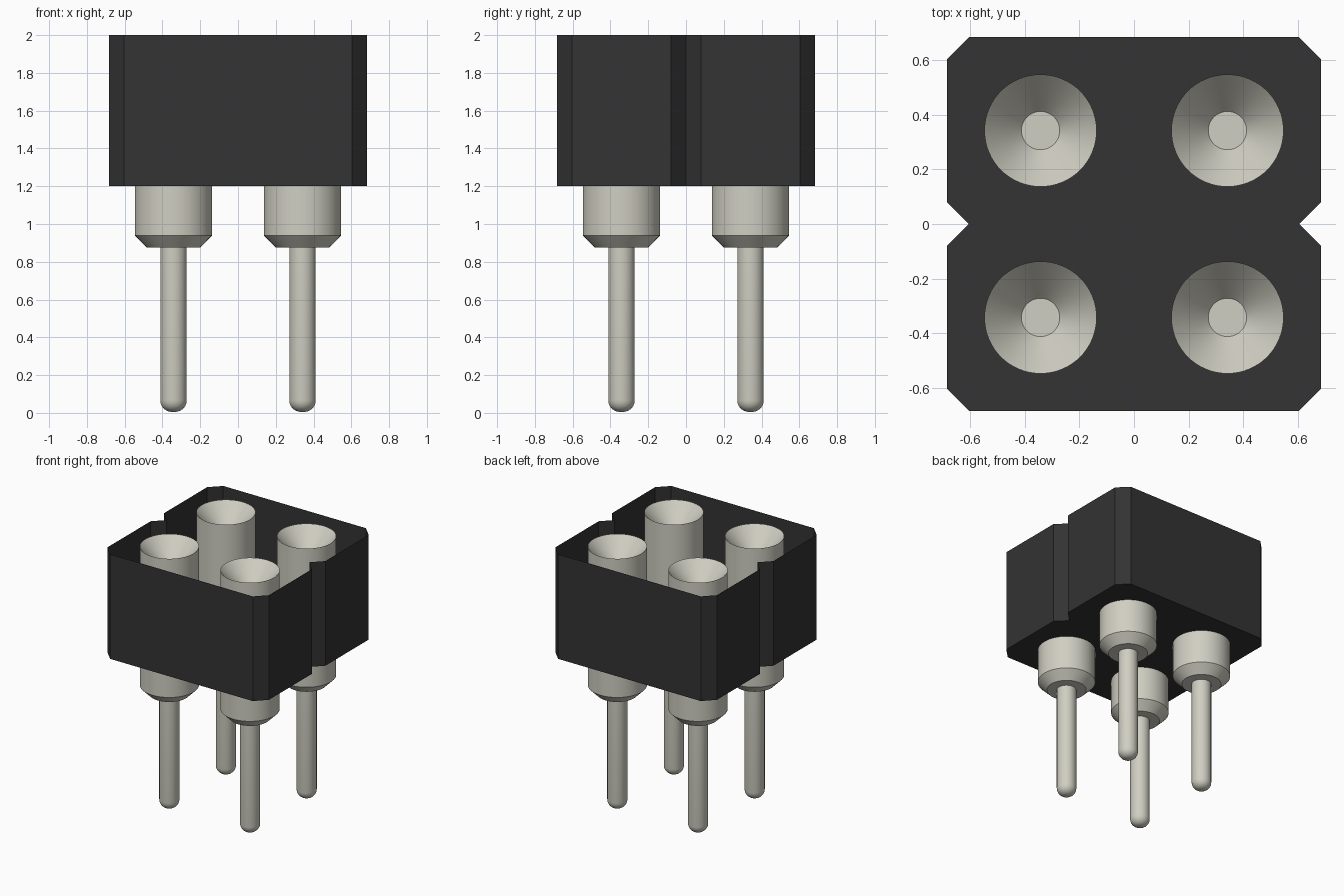
import bpy, bmesh, math

cube = bpy.data.objects.get("Cube")
if cube:
    bpy.data.objects.remove(cube, do_unlink=True)


def make_material(name, colour):
    mat = bpy.data.materials.new(name)
    mat.use_nodes = True
    mat.diffuse_color = (*colour, 1)
    mat.node_tree.nodes["Principled BSDF"].inputs["Base Color"].default_value = (*colour, 1)
    return mat


black = make_material("black plastic", (0.033, 0.033, 0.033))
metal = make_material("pale metal", (0.63, 0.62, 0.54))


def add_object(name, bm, mat):
    mesh = bpy.data.meshes.new(name)
    bm.to_mesh(mesh)
    bm.free()
    mesh.materials.append(mat)
    obj = bpy.data.objects.new(name, mesh)
    bpy.context.collection.objects.link(obj)
    return obj


# Housing: open-topped shell with chamfered corners and a notch on each side
HALF, CUT, BOTTOM, TOP = 0.683, 0.08, 1.2, 2.0
IN = HALF - CUT
right_side = [(IN, -HALF), (HALF, -IN), (HALF, -CUT), (IN, 0),
              (HALF, CUT), (HALF, IN), (IN, HALF)]
outline = right_side + [(-x, -y) for x, y in right_side]
bm = bmesh.new()
lower = [bm.verts.new((x, y, BOTTOM)) for x, y in outline]
upper = [bm.verts.new((x, y, TOP)) for x, y in outline]
bm.faces.new(lower[::-1])
for i in range(len(outline)):
    j = (i + 1) % len(outline)
    bm.faces.new((lower[i], lower[j], upper[j], upper[i]))
add_object("housing", bm, black)

# Contact profile, from the socket floor over the rim and down to the rounded tip
PIN, TIP, CUP = 0.07, 0.062, 0.205
profile = [(0, 1.85), (PIN, 1.85), (CUP, TOP), (CUP, 0.94), (0.14, 0.875), (PIN, 0.875)]
for step in range(7):
    a = math.radians(15 * step)
    profile.append((PIN - TIP + TIP * math.cos(a), 0.005 + TIP - TIP * math.sin(a)))
profile.append((0, 0.005))


def contact(name, x, y):
    bm = bmesh.new()
    verts = [bm.verts.new((r, 0, z)) for r, z in profile]
    edges = [bm.edges.new(pair) for pair in zip(verts, verts[1:])]
    bmesh.ops.spin(bm, geom=verts + edges, axis=(0, 0, 1), cent=(0, 0, 0),
                   angle=math.tau, steps=64)
    bmesh.ops.remove_doubles(bm, verts=bm.verts[:], dist=0.0001)
    bmesh.ops.recalc_face_normals(bm, faces=bm.faces[:])
    obj = add_object(name, bm, metal)
    obj.location = (x, y, 0)
    bpy.ops.object.select_all(action="DESELECT")
    obj.select_set(True)
    bpy.context.view_layer.objects.active = obj
    bpy.ops.object.shade_smooth_by_angle(angle=math.radians(30))


# Two by two grid of contacts
PITCH = 0.3415
for depth, sy in (("front", -1), ("back", 1)):
    for side, sx in (("right", -1), ("left", 1)):
        contact(f"{depth}_{side}_contact", sx * PITCH, sy * PITCH)
